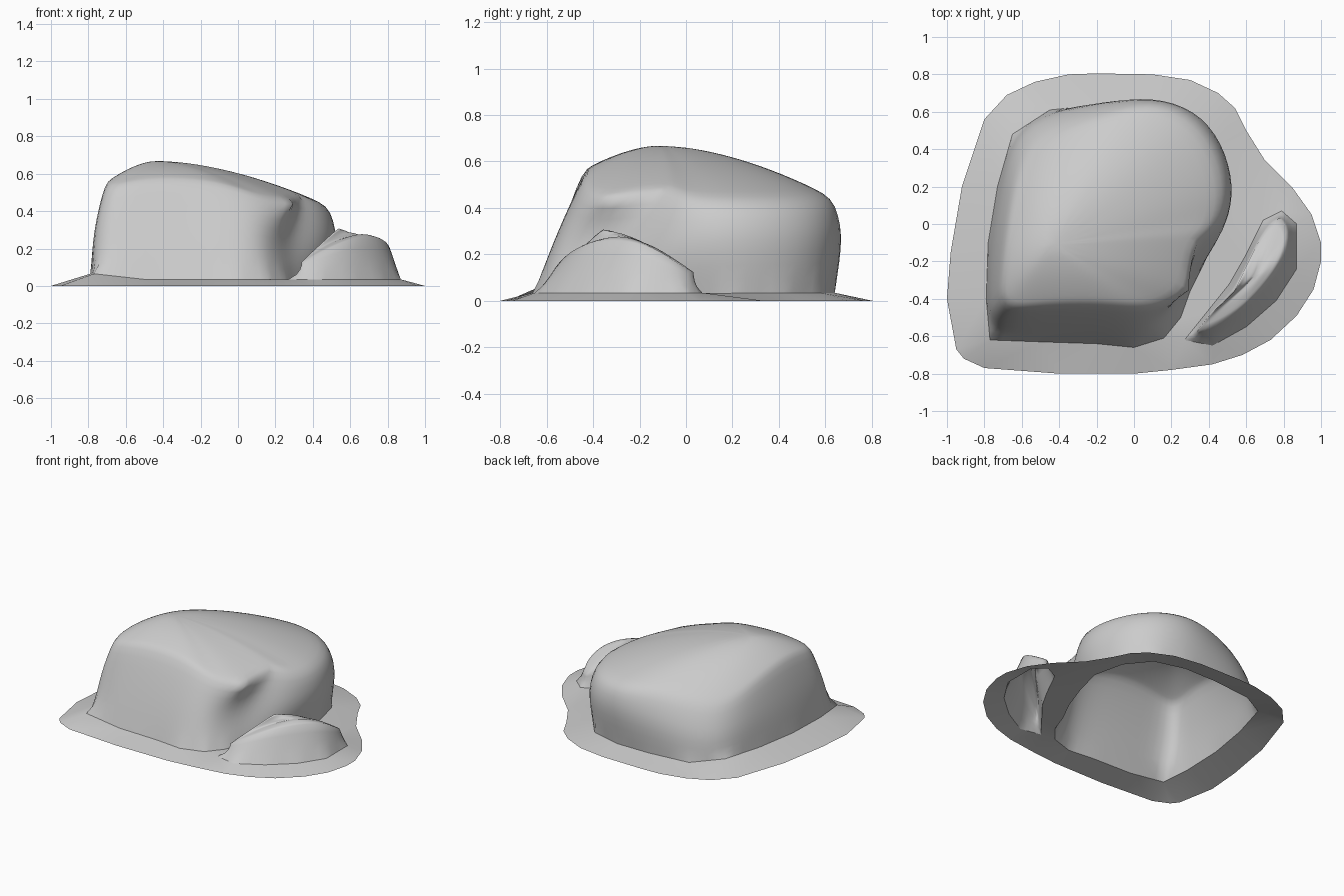
import bpy, bmesh
from mathutils import Vector

if "Cube" in bpy.data.objects:
    bpy.data.objects.remove(bpy.data.objects["Cube"])


def finish(name, bm, levels):
    me = bpy.data.meshes.new(name)
    bm.to_mesh(me)
    bm.free()
    me.shade_smooth()
    ob = bpy.data.objects.new(name, me)
    bpy.context.collection.objects.link(ob)
    if levels:
        mod = ob.modifiers.new("smooth", 'SUBSURF')
        mod.levels = mod.render_levels = levels
    return ob


def foot_z(x):
    return 0.065 if x < -0.62 else 0.035


def boulder(name, base, rings, apex, steps, crease, corners):
    """Open-bottomed shell lofted from base through rings, domed to the apex."""
    apex = Vector(apex)
    loops = [[Vector((x, y, foot_z(x))) for x, y in base]]
    loops += [[Vector(p) for p in r] for r in rings]
    top = loops[-1]
    for t in steps:
        loop = []
        for p in top:
            q = apex.lerp(p, t)
            q.z = apex.z + (p.z - apex.z) * t ** 1.8
            loop.append(q)
        loops.append(loop)
    bm = bmesh.new()
    edge_lay = bm.edges.layers.float.new("crease_edge")
    vert_lay = bm.verts.layers.float.new("crease_vert")
    vs = [[bm.verts.new(p) for p in l] for l in loops]
    n = len(base)
    for a, b in zip(vs, vs[1:]):
        for i in range(n):
            j = (i + 1) % n
            bm.faces.new((a[i], a[j], b[j], b[i]))
    tip = bm.verts.new(apex)
    for i in range(n):
        bm.faces.new((vs[-1][i], vs[-1][(i + 1) % n], tip))
    # firm shoulder edge, exact foot outline, sharp broken corners
    rim = vs[len(rings)]
    for i in range(n):
        bm.edges.get((rim[i], rim[(i + 1) % n]))[edge_lay] = crease
        vs[0][i][vert_lay] = 1.0
    for i in corners:
        rim[i][vert_lay] = 0.8
    return finish(name, bm, 2)


# main boulder: foot, bulge and shoulder outlines, starting front left
main_base = [(-.77, -.62), (-.5, -.63), (-.2, -.64), (0, -.66), (.16, -.61),
             (.25, -.5), (.3, -.36), (.38, -.2), (.45, 0), (.5, .2), (.45, .42),
             (.32, .58), (.1, .64), (-.15, .64), (-.45, .61), (-.65, .48),
             (-.73, .2), (-.78, -.1), (-.79, -.4)]
main_mid = [(-.77, -.54, .3), (-.5, -.54, .3), (-.2, -.55, .3), (0, -.57, .28),
            (.12, -.53, .28), (.19, -.41, .25), (.27, -.27, .25), (.42, -.16, .22),
            (.52, 0, .25), (.56, .2, .28), (.49, .45, .28), (.34, .63, .3),
            (.1, .7, .3), (-.15, .67, .28), (-.45, .61, .21), (-.65, .48, .19),
            (-.71, .2, .26), (-.76, -.1, .3), (-.78, -.38, .3)]
main_top = [(-.72, -.47, .51), (-.5, -.44, .57), (-.2, -.43, .565), (0, -.45, .52),
            (.16, -.44, .46), (.31, -.36, .44), (.34, -.1, .48), (.41, -.04, .46),
            (.47, .04, .43), (.49, .2, .43), (.43, .42, .43), (.28, .58, .44),
            (.08, .65, .44), (-.15, .59, .46), (-.41, .52, .41), (-.58, .42, .37),
            (-.65, .18, .47), (-.69, -.08, .55), (-.71, -.28, .56)]
boulder("main_boulder", main_base, [main_mid, main_top], (-.43, -.11, .67),
        (.8, .5, .22), 0.3, (5, 6))

# small boulder: low crescent split off the right side
small_base = [(.27, -.62), (.42, -.65), (.6, -.55), (.76, -.41), (.87, -.24),
              (.87, 0), (.79, .07), (.69, .02), (.59, -.18), (.51, -.32), (.39, -.47)]
small_top = [(.33, -.58, .12), (.43, -.54, .18), (.58, -.45, .25), (.71, -.31, .27),
             (.8, -.17, .25), (.83, -.03, .16), (.78, .04, .12), (.71, -.01, .15),
             (.61, -.2, .27), (.54, -.36, .32), (.4, -.49, .19)]
boulder("small_boulder", small_base, [small_top], (.65, -.28, .28), (.5,), 0.6,
        (0, 6, 9, 10))

# ground skirt: thin sloping apron with an opening under each boulder
outer = [(-.95, -.67), (-.91, -.72), (-.8, -.77), (-.4, -.8), (0, -.8), (.2, -.78),
         (.42, -.75), (.58, -.7), (.73, -.62), (.87, -.49), (.96, -.35), (1, -.2),
         (1, -.1), (.95, .05), (.85, .19), (.7, .34), (.6, .5), (.54, .62),
         (.45, .7), (.3, .77), (.1, .8), (-.2, .805), (-.35, .8), (-.53, .76),
         (-.68, .69), (-.8, .56), (-.92, .2), (-.98, -.15), (-1, -.4)]
bm = bmesh.new()
inner = []
for k, loop in enumerate((outer, main_base, small_base)):
    vs = [bm.verts.new((x, y, 0)) for x, y in loop]
    for a, b in zip(vs, vs[1:] + vs[:1]):
        bm.edges.new((a, b))
    if k:
        inner += vs
bmesh.ops.triangle_fill(bm, edges=bm.edges[:], use_beauty=True, normal=(0, 0, 1))
for v in inner:
    v.co.z = foot_z(v.co.x)
bm.normal_update()
for f in bm.faces:
    if f.normal.z < 0:
        f.normal_flip()
finish("ground_skirt", bm, 0)
